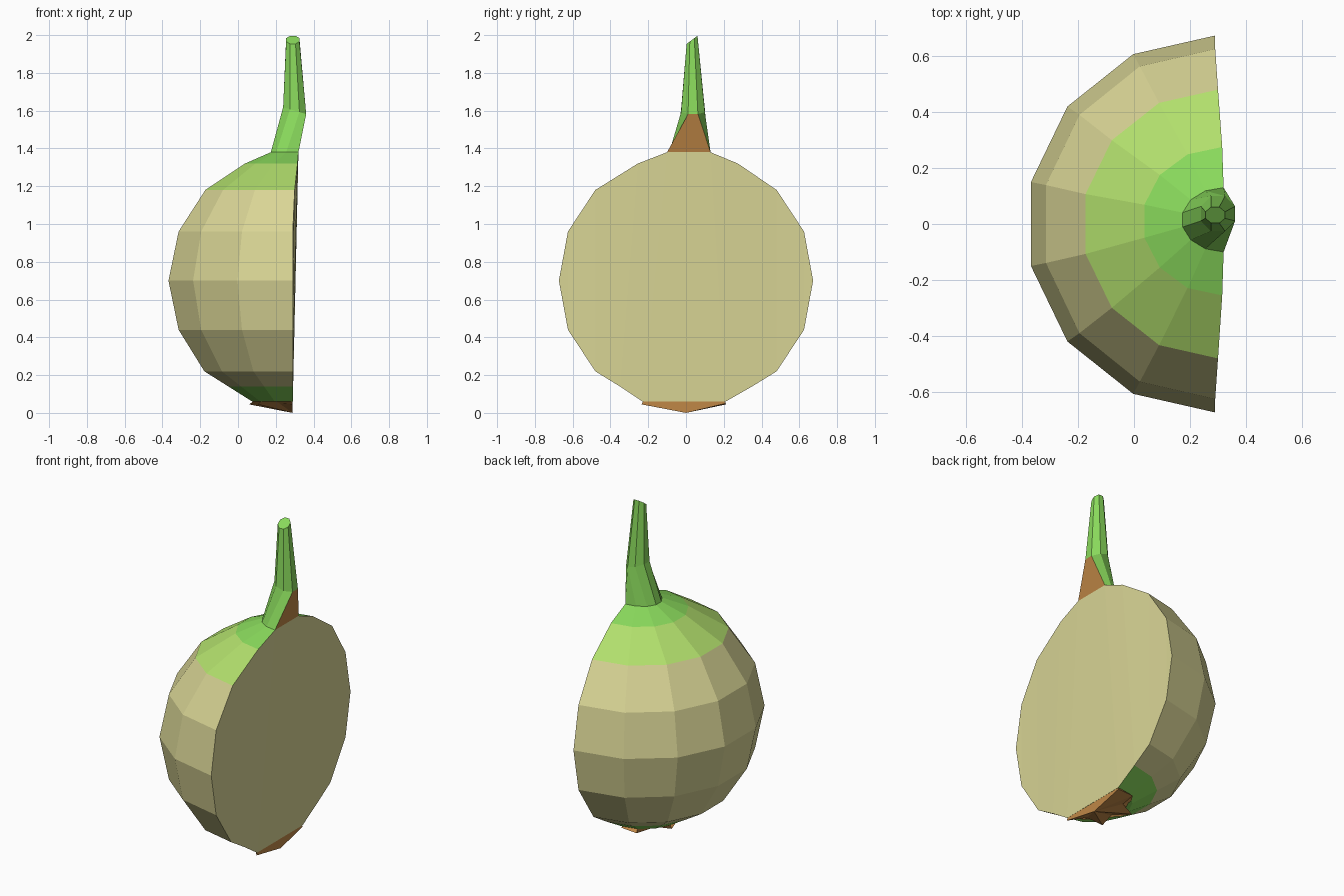
import bpy, bmesh, math

if "Cube" in bpy.data.objects:
    bpy.data.objects.remove(bpy.data.objects["Cube"])


def material(name, rgb):
    # display colour to linear
    m = bpy.data.materials.new(name)
    m.diffuse_color = [(c / 255) ** 2.2 for c in rgb] + [1]
    m.use_nodes = True
    m.node_tree.nodes["Principled BSDF"].inputs["Base Color"].default_value = m.diffuse_color
    return m


cream = material("cream_skin", (216, 212, 148))
flesh = material("flesh", (216, 212, 148))
lime = material("lime_shoulder", (176, 222, 108))
green = material("green_leaf", (136, 216, 92))
brown = material("brown_root", (190, 134, 72))


def build(name, verts, faces, mats, slots=None):
    bm = bmesh.new()
    vs = [bm.verts.new(v) for v in verts]
    for i, f in enumerate(faces):
        face = bm.faces.new([vs[k] for k in f])
        face.material_index = slots[i] if slots else 0
    bmesh.ops.recalc_face_normals(bm, faces=bm.faces)
    me = bpy.data.meshes.new(name)
    bm.to_mesh(me)
    bm.free()
    for m in mats:
        me.materials.append(m)
    ob = bpy.data.objects.new(name, me)
    bpy.context.collection.objects.link(ob)
    return ob


N = 8  # half of a 14-sided ring


def half_ring(cx, cy, z, rx, ry):
    pts = []
    for k in range(N):
        a = math.pi / 2 + math.pi * k / (N - 1)
        pts.append((cx + rx * math.cos(a), cy + ry * math.sin(a), z))
    return pts


# Halved bulb: centre x, centre y, z, x radius, y radius
rings = [
    (0.29, -0.01, 0.06, 0.22, 0.22), (0.29, 0, 0.14, 0.35, 0.35),
    (0.29, 0, 0.22, 0.48, 0.48), (0.29, 0, 0.44, 0.62, 0.625),
    (0.29, 0, 0.70, 0.675, 0.673), (0.29, 0, 0.96, 0.62, 0.625),
    (0.30, 0, 1.18, 0.485, 0.48), (0.315, 0.01, 1.32, 0.285, 0.265),
    (0.32, 0.015, 1.38, 0.15, 0.115)]
R = len(rings)
verts = [p for r in rings for p in half_ring(*r)]
faces, slots = [], []
band = [2, 0, 0, 0, 0, 0, 1, 2]
for i in range(R - 1):
    for k in range(N - 1):
        a = i * N + k
        faces.append((a, a + 1, a + N + 1, a + N))
        slots.append(band[i])
# Cut face in upright strips, joining lower and upper rim points
mid = R // 2
cols = [(mid - j, mid + j) for j in range(mid + 1)]
for side in (0, N - 1):
    for (a, b), (c, d) in zip(cols, cols[1:]):
        strip = [a, c, d, b] if a != b else [a, c, d]
        faces.append([i * N + side for i in strip])
        slots.append(3)
top = (R - 1) * N
faces.append((0, N - 1, top + N - 1, top))
slots.append(3)
# Underside and top closures
faces += [tuple(range(N)), tuple(range(top, top + N))]
slots += [2, 2]
build("bulb", verts, faces, [cream, lime, green, flesh], slots)

# Stem: half ring at the base, closing into a full tube, slanted tip
stem = half_ring(*rings[-1])
for cx, cy, z, rx, ry, slope_x, slope_y in [
        (0.30, 0.037, 1.60, 0.066, 0.068, -0.3, 0.0),
        (0.29, 0.032, 1.975, 0.038, 0.031, 0.0, 0.75)]:
    for k in range(N):
        a = math.radians(22.5 + 45 * k)
        dx, dy = rx * math.cos(a), ry * math.sin(a)
        stem.append((cx + dx, cy + dy, z + slope_x * dx + slope_y * dy))
faces, slots = [], []
for i in range(2):
    for k in range(N):
        n = (k + 1) % N
        faces.append((i * N + k, i * N + n, (i + 1) * N + n, (i + 1) * N + k))
        slots.append(1 if i == 0 and k == N - 1 else 0)
faces += [tuple(range(N)), tuple(range(2 * N, 3 * N))]
slots += [0, 0]
build("stem", stem, faces, [green, brown], slots)

# Jagged root: half star tapering to a point at the cut
inner = half_ring(0.289, -0.01, 0.065, 0.21, 0.215)
outer = []
for k in range(N):
    a = math.pi / 2 + math.pi * k / (N - 1)
    r = 0.235 if k % 2 else 0.16
    if k == 0:
        r = 0.21
    z = 0.045 if k % 2 else 0.05
    outer.append((0.289 + r * math.cos(a), r * math.sin(a), z))
tip = 2 * N
faces = [tuple(range(N)), (0, N - 1, 2 * N - 1, tip, N)]
for k in range(N - 1):
    faces.append((k, k + 1, N + k + 1, N + k))
    faces.append((N + k, N + k + 1, tip))
build("root", inner + outer + [(0.289, 0, 0)], faces, [brown])
